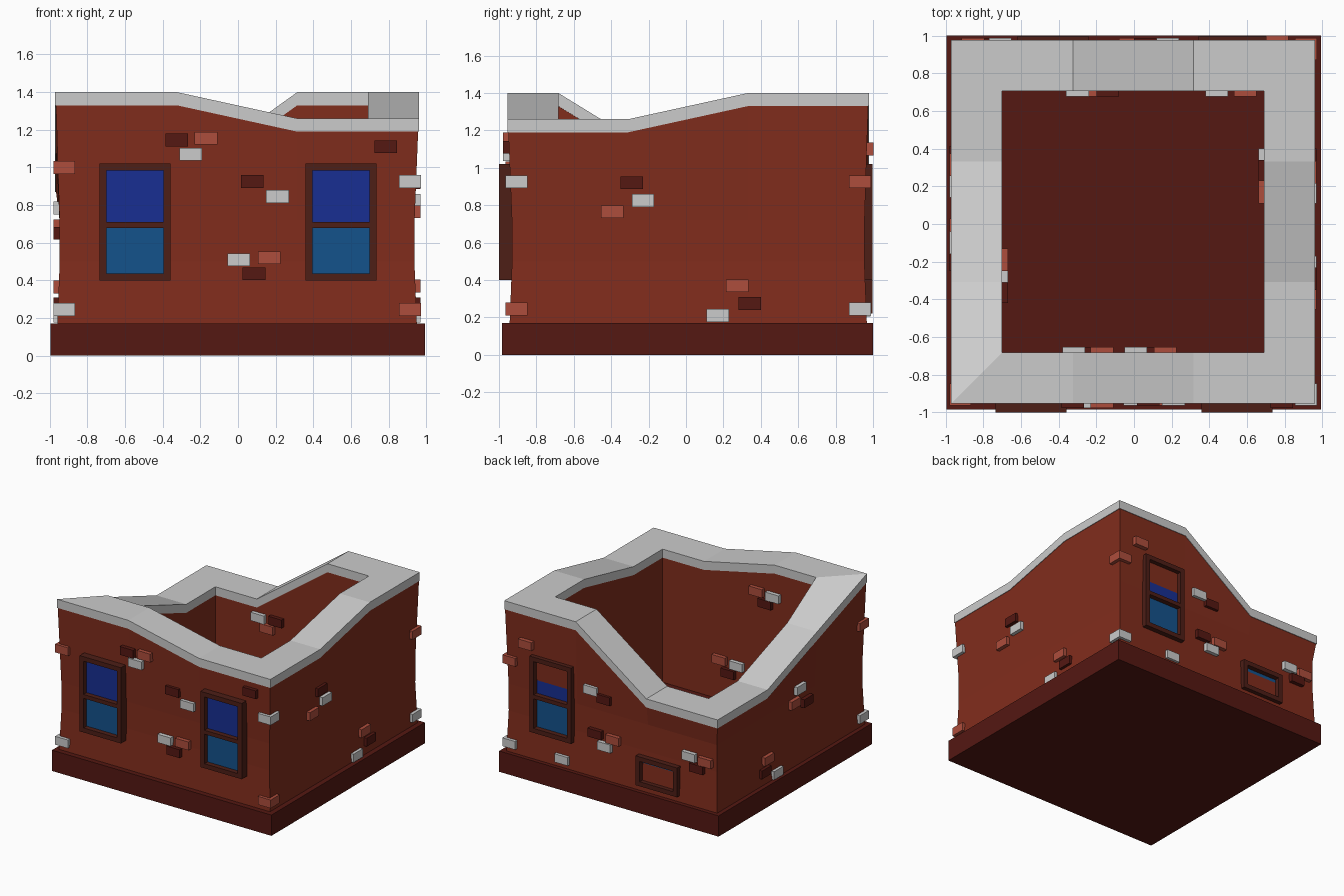
import bpy, bmesh

if "Cube" in bpy.data.objects:
    bpy.data.objects.remove(bpy.data.objects["Cube"])

CX, CY = -0.005, 0.012      # centre of the wall ring
T = 0.32                    # third points along every wall


def material(name, rgb):
    m = bpy.data.materials.new(name)
    m.diffuse_color = (*rgb, 1)
    m.use_nodes = True
    m.node_tree.nodes["Principled BSDF"].inputs["Base Color"].default_value = m.diffuse_color
    return m


WALL = material("wall_red", (0.22, 0.026, 0.012))
DARK = material("dark_red", (0.09, 0.009, 0.006))
LIGHT = material("light_red", (0.42, 0.075, 0.045))
FRAME = material("frame_brown", (0.075, 0.013, 0.008))
BLUE = material("glass_upper", (0.009, 0.028, 0.29))
TEAL = material("glass_lower", (0.007, 0.085, 0.26))
COLOURS = {"d": DARK, "r": LIGHT, "g": None}


def finish(bm, name, mat=None):
    bmesh.ops.recalc_face_normals(bm, faces=bm.faces)
    mesh = bpy.data.meshes.new(name)
    bm.to_mesh(mesh)
    bm.free()
    ob = bpy.data.objects.new(name, mesh)
    bpy.context.collection.objects.link(ob)
    if mat:
        mesh.materials.append(mat)
    return ob


def boxes(name, mat, bounds):
    """One object made of boxes, each given as two opposite corners."""
    bm = bmesh.new()
    for a, b in bounds:
        verts = bmesh.ops.create_cube(bm, size=1)["verts"]
        for v in verts:
            v.co = [(p + q) / 2 + c * abs(q - p) for p, q, c in zip(a, b, v.co)]
    return finish(bm, name, mat)


def on_side(side, u0, u1, z0, z1, d0, d1):
    """Box bounds on a wall: u along it, d outwards from the ring centre."""
    s = -1 if side in ("front", "left") else 1
    if side in ("front", "back"):
        return (u0, CY + s * d0, z0), (u1, CY + s * d1, z1)
    return (CX + s * d0, u0, z0), (CX + s * d1, u1, z1)


# Ring of 12 stations with the top height at each, starting front left
STATIONS = [(-1, -1, 1.40), (-T, -1, 1.40), (T, -1, 1.26), (1, -1, 1.26),
            (1, -T, 1.26), (1, T, 1.40), (1, 1, 1.40), (T, 1, 1.40),
            (-T, 1, 0.94), (-1, 1, 0.94), (-1, T, 0.94), (-1, -T, 1.17)]


def ring(name, mat, section):
    """Closed ring; section(top) lists (half width, z) around the profile."""
    bm = bmesh.new()
    loops = []
    for x, y, top in STATIONS:
        loops.append([bm.verts.new((CX + (x * h if abs(x) == 1 else x),
                                    CY + (y * h if abs(y) == 1 else y), z))
                      for h, z in section(top)])
    n = len(loops[0])
    for i in range(12):
        a, b = loops[i], loops[(i + 1) % 12]
        for j in range(n):
            k = (j + 1) % n
            bm.faces.new((a[j], b[j], b[k], a[k]))
    return finish(bm, name, mat)


# Base slab, which is also the floor
boxes("base_slab", DARK, [((-0.995, -0.985, 0), (0.992, 1.0, 0.17))])

# Walls lean slightly inwards at mid height
ring("walls", WALL, lambda t: [(0.955, 0.165), (0.942, 0.50), (0.943, 0.72),
                               (0.962, t - 0.065), (0.696, t - 0.065), (0.696, 0.165)])

# Coping along the wall tops
ring("coping", None, lambda t: [(0.966, t - 0.07), (0.966, t), (0.695, t), (0.695, t - 0.07)])


# Windows
def window(name, side, u, w, z0, z1, d, panes):
    a, b, t = u - w / 2, u + w / 2, 0.037
    bars = [(a, a + t, z0, z1), (b - t, b, z0, z1),
            (a + t, b - t, z0, z0 + t), (a + t, b - t, z1 - t, z1)]
    mid = (z0 + z1) / 2 - 0.015
    if panes == 2:
        bars.append((a + t, b - t, mid - 0.016, mid + 0.016))
    boxes(name + "_frame", FRAME, [on_side(side, *r, 0.92, d) for r in bars])
    lower_top = mid if panes == 2 else z1 - t
    boxes(name + "_lower_glass", TEAL,
          [on_side(side, a + t, b - t, z0 + t, lower_top, 0.92, d - 0.04)])
    if panes == 2:
        boxes(name + "_upper_glass", BLUE,
              [on_side(side, a + t, b - t, mid, z1 - t, 0.92, d - 0.04)])


window("front_left_window", "front", -0.547, 0.375, 0.40, 1.02, 1.012, 2)
window("front_right_window", "front", 0.547, 0.375, 0.40, 1.02, 1.012, 2)
window("back_tall_window", "back", 0.53, 0.375, 0.40, 1.02, 0.986, 2)
window("back_small_window", "back", -0.43, 0.375, 0.22, 0.46, 0.986, 1)

# Raised bricks: colour, position along the wall, height
OUTER = {
    "front": [("d", -.325, 1.145), ("r", -.17, 1.155), ("g", -.25, 1.07), ("d", .785, 1.11),
              ("d", .075, .925), ("g", .21, .845), ("g", .005, .51), ("r", .165, .52), ("d", .085, .435)],
    "right": [("d", -.29, .92), ("g", -.23, .825), ("r", -.395, .765),
              ("r", .275, .37), ("d", .34, .275), ("g", .17, .21)],
    "back": [("r", .76, 1.10), ("g", .18, .875), ("d", .06, .83), ("g", .44, .24), ("d", .14, .53),
             ("r", -.02, .52), ("g", .055, .445), ("g", -.71, .57), ("r", -.855, .56), ("d", -.78, .49)],
    "left": [("g", -.10, .785), ("r", -.03, .69), ("d", -.19, .65),
             ("r", .315, .365), ("d", .355, .275), ("g", .20, .21)],
}
INNER = {
    "front": [("g", -.32, 1.14), ("r", -.17, 1.15), ("d", -.25, 1.07),
              ("g", .01, .49), ("r", .165, .50), ("d", .085, .41)],
    "right": [("r", .17, .37), ("d", .28, .33), ("g", .34, .25)],
    "back": [("g", -.30, .80), ("d", -.14, .81), ("r", -.22, .73), ("g", .44, .51), ("r", .59, .52)],
    "left": [("r", -.19, .785), ("g", -.25, .70), ("d", -.36, .66)],
}


def bricks(prefix, table, d0, d1):
    for side, rows in table.items():
        for i, (c, u, z) in enumerate(rows):
            out = 0.015 if z > 1.05 and d1 > 0.9 else 0
            boxes(f"{prefix}_{side}_brick_{i + 1}", COLOURS[c],
                  [on_side(side, u - 0.06, u + 0.06, z - 0.034, z + 0.034, d0, d1 + out)])


bricks("outer", OUTER, 0.90, 0.975)
bricks("inner", INNER, 0.72, 0.665)

# Corner bricks wrap around both faces
CORNERS = [("r", -1, -1, 1.0), ("g", -1, -1, .245), ("g", 1, -1, .925),
           ("r", 1, -1, .245), ("r", 1, 1, .925), ("g", 1, 1, .245)]
for i, (c, x, y, z) in enumerate(CORNERS):
    boxes(f"corner_brick_{i + 1}", COLOURS[c],
          [((CX + x * 0.86, CY + y * 0.86, z - 0.034), (CX + x * 0.976, CY + y * 0.976, z + 0.034))])
